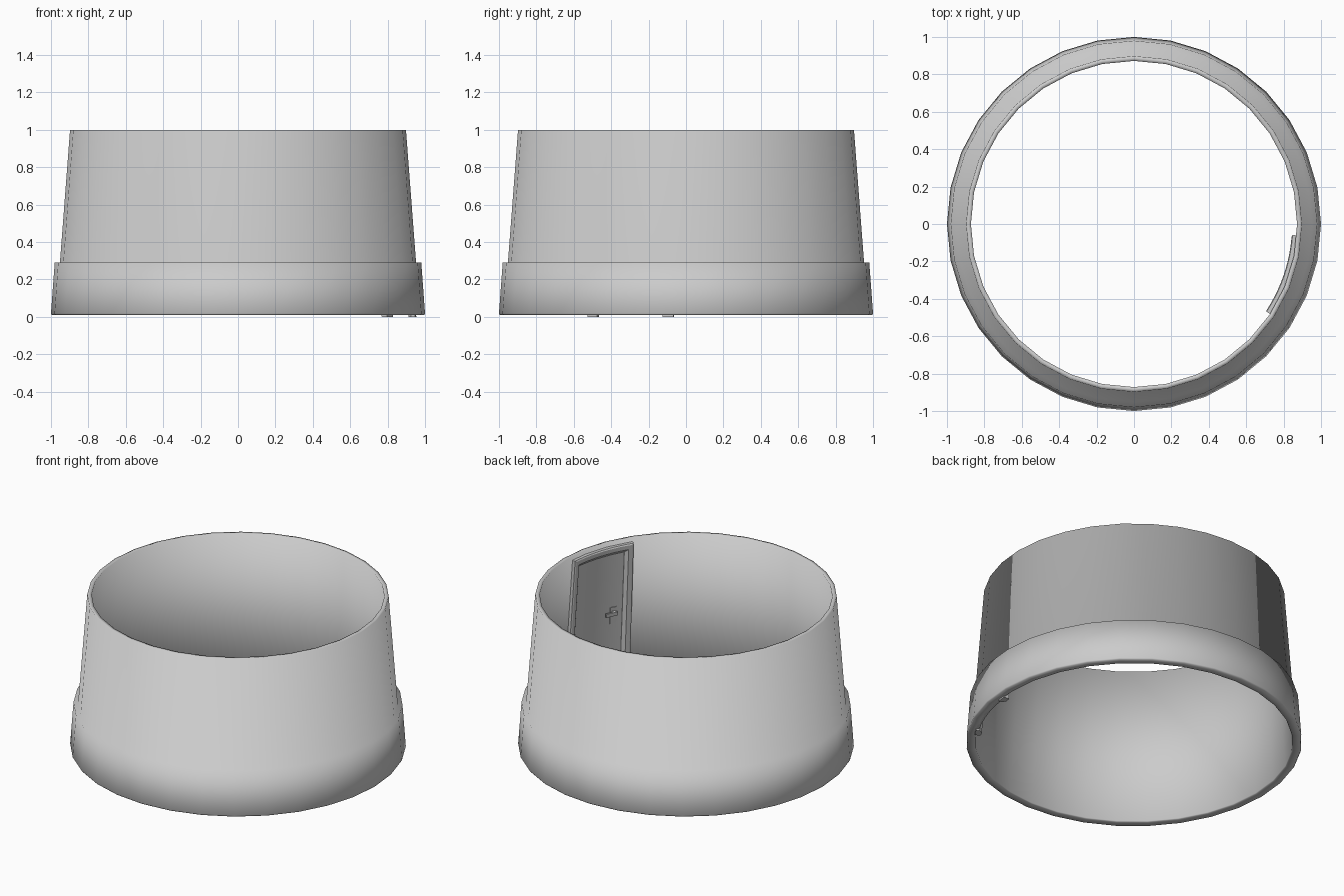
import bpy, bmesh
from math import sin, cos, radians, pi

if "Cube" in bpy.data.objects:
    bpy.data.objects.remove(bpy.data.objects["Cube"])

SIDES = 32
Z_BOT, R_BOT, R_TOP = 0.01, 0.945, 0.872   # inner wall line


def wall_point(az, z, depth):
    """Point on the inner wall (az in degrees), pushed inward by depth."""
    r = R_BOT + (R_TOP - R_BOT) * (z - Z_BOT) / (1 - Z_BOT) - depth
    a = radians(az)
    return (r * cos(a), r * sin(a), z)


def finish(name, bm, angle):
    bmesh.ops.recalc_face_normals(bm, faces=bm.faces)
    me = bpy.data.meshes.new(name)
    bm.to_mesh(me)
    bm.free()
    ob = bpy.data.objects.new(name, me)
    bpy.context.collection.objects.link(ob)
    bpy.ops.object.select_all(action='DESELECT')
    ob.select_set(True)
    bpy.context.view_layer.objects.active = ob
    bpy.ops.object.shade_smooth_by_angle(angle=radians(angle))
    return ob


def sweep(name, rings, closed, angle):
    """Skin a list of closed cross-sections; cap the ends unless closed."""
    bm = bmesh.new()
    vs = [[bm.verts.new(p) for p in ring] for ring in rings]
    n, m = len(vs), len(vs[0])
    for i in range(n if closed else n - 1):
        a, b = vs[i], vs[(i + 1) % n]
        for j in range(m):
            k = (j + 1) % m
            bm.faces.new((a[j], a[k], b[k], b[j]))
    if not closed:
        bm.faces.new(vs[0])
        bm.faces.new(vs[-1])
    return finish(name, bm, angle)


def curved_box(name, az0, az1, z0, z1, d0, d1, steps=1):
    rings = []
    for i in range(steps + 1):
        az = az0 + (az1 - az0) * i / steps
        rings.append([wall_point(az, z, d) for z, d in
                      ((z0, d0), (z0, d1), (z1, d1), (z1, d0))])
    return sweep(name, rings, False, 30)


# round wall with a wider base band
profile = [(0.95, 0.01), (0.995, 0.01), (1.0, 0.018), (0.98, 0.29),
           (0.952, 0.292), (0.898, 1.0), (R_TOP, 1.0), (R_BOT, 0.015)]
sweep("round_wall",
      [[(r * cos(2 * pi * i / SIDES), r * sin(2 * pi * i / SIDES), z)
        for r, z in profile] for i in range(SIDES)], True, 95)

# door frame: bevelled section swept up, across and down
AZ0, AZ1, TOP = -33.5, -4.0, 0.975
section = [(0, -0.01), (0, 0.024), (0.008, 0.029), (0.035, 0.029),
           (0.055, 0.012), (0.055, -0.01)]
DEG = 180 / pi / 0.88
STEPS = 10
rings = [[wall_point(AZ0 + o * DEG, 0, d) for o, d in section]]
for i in range(STEPS + 1):
    t = i / STEPS
    rings.append([wall_point((AZ0 + o * DEG) * (1 - t) + (AZ1 - o * DEG) * t,
                             TOP - o, d) for o, d in section])
rings.append([wall_point(AZ1 - o * DEG, 0, d) for o, d in section])
sweep("door_frame", rings, False, 30)

# door leaf
curved_box("door_leaf", AZ0 + 2, AZ1 - 2, 0.01, TOP - 0.03, -0.01, 0.01, STEPS)

# door handle: plate, stem and lever
curved_box("handle_plate", -27.4, -24.6, 0.45, 0.56, 0.0, 0.015)
curved_box("handle_stem", -26.6, -25.4, 0.515, 0.535, 0.01, 0.035)
curved_box("handle_lever", -27.0, -21.8, 0.513, 0.537, 0.03, 0.042, 3)
